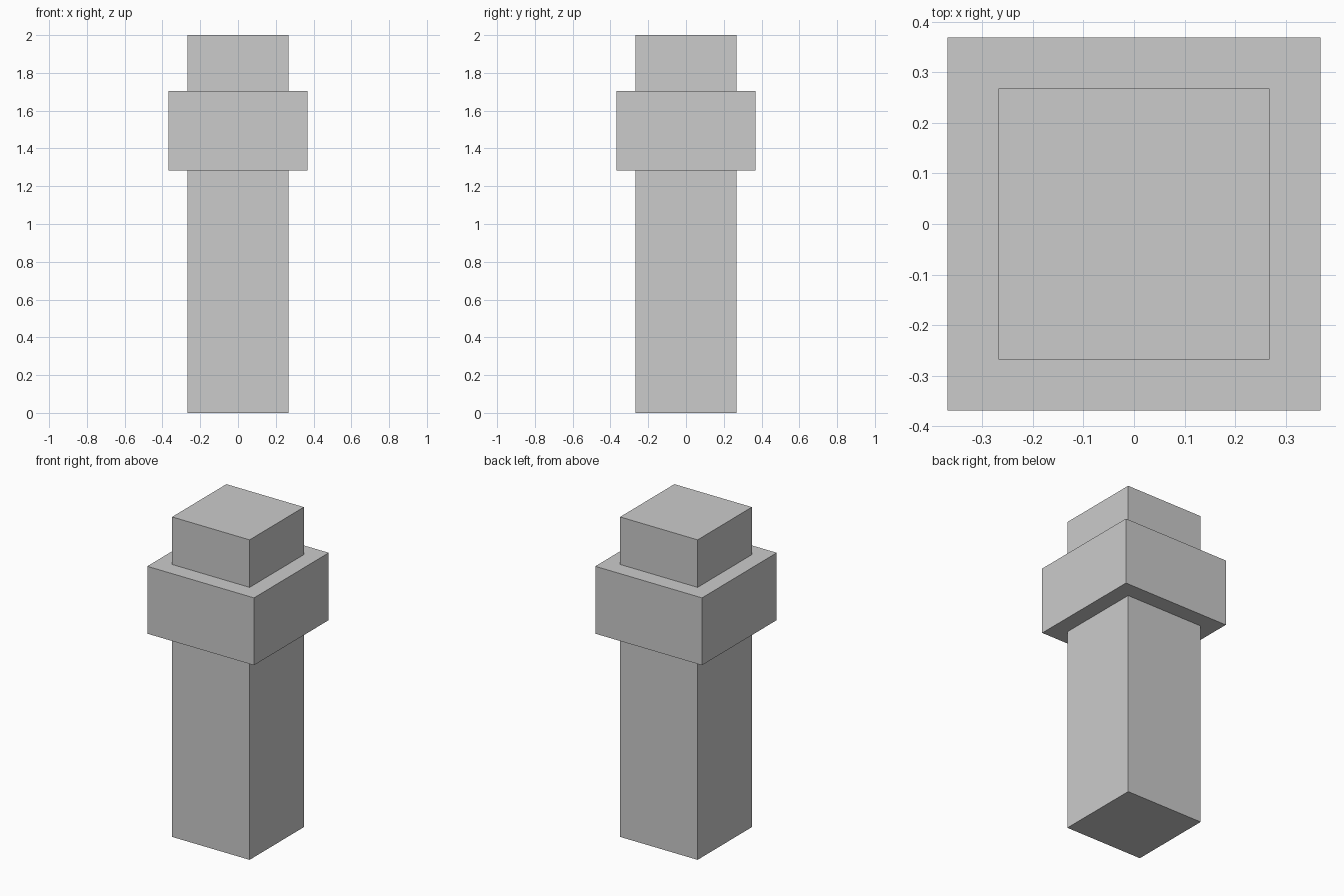
import bpy

if "Cube" in bpy.data.objects:
    bpy.data.objects.remove(bpy.data.objects["Cube"])


def box(name, width, z0, z1):
    """Square block centred on the z axis, spanning z0 to z1."""
    bpy.ops.mesh.primitive_cube_add(size=1, location=(0, 0, (z0 + z1) / 2))
    obj = bpy.context.object
    obj.name = name
    obj.scale = (width, width, z1 - z0)
    bpy.ops.object.transform_apply(location=False, rotation=False, scale=True)
    return obj


# Square post running the full height
box("post", 0.536, 0.0, 2.0)

# Wider collar around the upper part
box("collar", 0.738, 1.282, 1.703)
